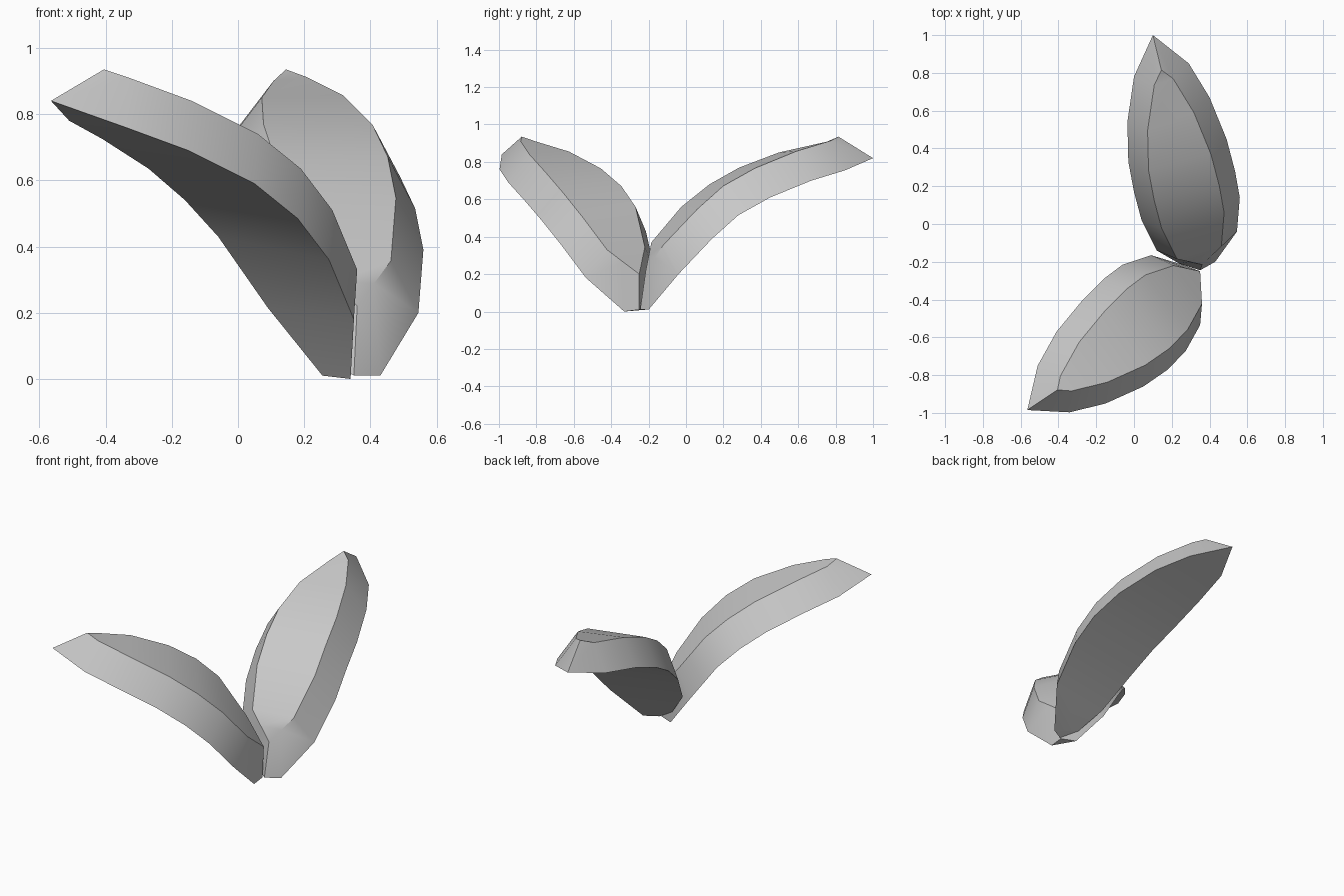
import bpy
import bmesh
import math
from mathutils import Vector

default_cube = bpy.data.objects.get("Cube")
if default_cube:
    bpy.data.objects.remove(default_cube, do_unlink=True)

# One plain grey for both leaves
grey = bpy.data.materials.new("leaf_grey")
grey.use_nodes = True
colour = (0.58, 0.58, 0.58, 1)
grey.diffuse_color = colour
grey.node_tree.nodes["Principled BSDF"].inputs["Base Color"].default_value = colour


def upper_rim(lower, inset, top_tip, top_base):
    """Shift a lower rim inward and up, closing it on the tip and base."""
    shifted = [Vector(p) + Vector(inset) for p in lower[:-1]]
    near_base = shifted[-1].lerp(Vector(top_base), 0.5)
    return [Vector(top_tip)] + shifted + [near_base, Vector(top_base)]


def strip(bm, rim_a, rim_b):
    """Bridge two rims, using triangles where they share a point."""
    for a, b, c, d in zip(rim_a, rim_a[1:], rim_b[1:], rim_b):
        corners = list(dict.fromkeys((a, b, c, d)))
        if len(corners) > 2:
            bm.faces.new(corners)


def make_leaf(name, tip, base, left, right, top_tip, top_base,
              left_inset, right_inset):
    bm = bmesh.new()
    rims = []
    for side, inset in ((left, left_inset), (right, right_inset)):
        rims.append([Vector(tip)] + [Vector(p) for p in side] + [Vector(base)])
        rims.append(upper_rim(side, inset, top_tip, top_base))

    # Both sides share the vertices at the tip and base
    shared = {}

    def vertex(point):
        key = tuple(point)
        if key not in shared:
            shared[key] = bm.verts.new(point)
        return shared[key]

    left_low, left_top, right_low, right_top = [
        [vertex(p) for p in rim] for rim in rims]

    # Underside, upper surface and the two sloping walls
    strip(bm, left_low, right_low)
    strip(bm, left_top, right_top)
    strip(bm, left_low, left_top)
    strip(bm, right_low, right_top)
    bmesh.ops.recalc_face_normals(bm, faces=bm.faces)

    mesh = bpy.data.meshes.new(name)
    bm.to_mesh(mesh)
    bm.free()
    mesh.materials.append(grey)
    leaf = bpy.data.objects.new(name, mesh)
    bpy.context.collection.objects.link(leaf)

    bpy.ops.object.select_all(action="DESELECT")
    leaf.select_set(True)
    bpy.context.view_layer.objects.active = leaf
    bpy.ops.object.shade_smooth_by_angle(angle=math.radians(30))
    return leaf


# Leaf arching towards the back
make_leaf(
    "back_leaf",
    tip=(.1, 1, .82), base=(.35, -.245, .01),
    left=[(.29, .85, .755), (.4, .67, .7), (.49, .45, .61), (.535, .28, .515),
          (.56, .14, .39), (.545, -.04, .2), (.43, -.2, .01)],
    right=[(0, .78, .76), (-.035, .54, .71), (-.03, .33, .63), (0, .17, .54),
           (.04, .02, .42), (.12, -.14, .23), (.24, -.21, .08)],
    top_tip=(.145, .815, .935), top_base=(.36, -.215, .22),
    left_inset=(-.083, -.08, .157), right_inset=(.107, -.045, .14))

# Leaf arching towards the front right
make_leaf(
    "front_leaf",
    tip=(-.565, -.985, .84), base=(.34, -.25, .01),
    left=[(-.34, -.997, .76), (-.15, -.95, .69), (.05, -.86, .59),
          (.18, -.77, .485), (.275, -.67, .36), (.35, -.535, .18),
          (.34, -.33, 0)],
    right=[(-.51, -.75, .78), (-.41, -.57, .725), (-.27, -.4, .635),
           (-.16, -.29, .54), (-.06, -.215, .43), (.09, -.165, .215),
           (.255, -.215, .01)],
    top_tip=(-.405, -.878, .935), top_base=(.35, -.25, .2),
    left_inset=(.01, .113, .15), right_inset=(.12, -.055, .13))
